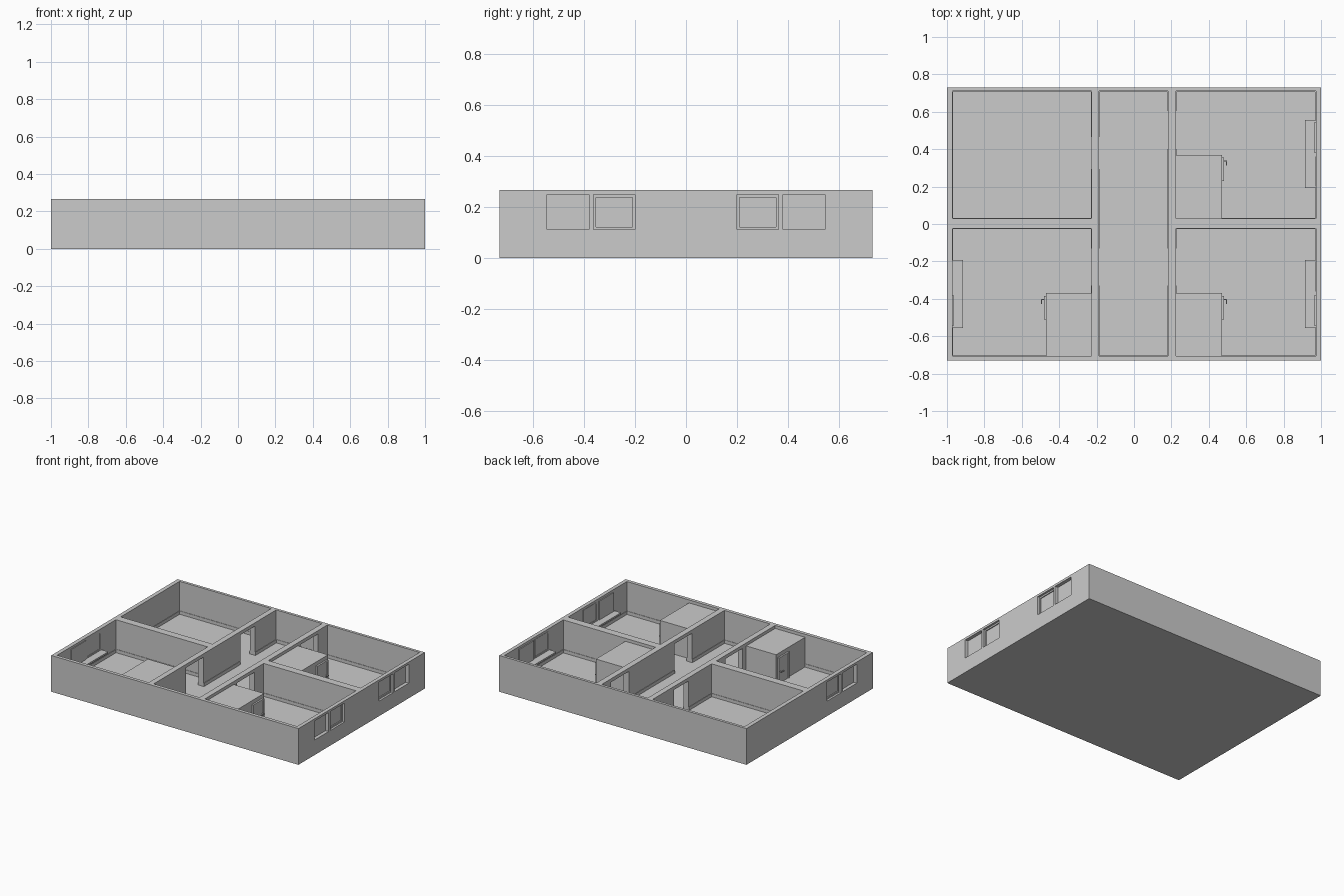
import bpy, bmesh

if "Cube" in bpy.data.objects:
    bpy.data.objects.remove(bpy.data.objects["Cube"])

H = 0.265       # wall height
FLOOR = 0.026   # finished floor level
SKIRT = 0.05    # top of skirting


def boxes(name, specs):
    """One object made of axis-aligned boxes (x0, x1, y0, y1, z0, z1)."""
    bm = bmesh.new()
    for x0, x1, y0, y1, z0, z1 in specs:
        vs = bmesh.ops.create_cube(bm, size=1)["verts"]
        for v in vs:
            v.co = (x0 + (v.co.x + .5) * (x1 - x0),
                    y0 + (v.co.y + .5) * (y1 - y0),
                    z0 + (v.co.z + .5) * (z1 - z0))
    me = bpy.data.meshes.new(name)
    bm.to_mesh(me)
    bm.free()
    ob = bpy.data.objects.new(name, me)
    bpy.context.collection.objects.link(ob)
    return ob


def side_boxes(name, s, specs):
    """Boxes given for the +x side, mirrored in x when s is -1."""
    return boxes(name, [(min(s * a, s * b), max(s * a, s * b), *r)
                        for a, b, *r in specs])


def cut(target, spec):
    cutter = boxes("cutter", [spec])
    cutter.hide_render = True
    mod = target.modifiers.new("cut", 'BOOLEAN')
    mod.operation, mod.solver, mod.object = 'DIFFERENCE', 'EXACT', cutter
    bpy.context.view_layer.objects.active = target
    bpy.ops.object.modifier_apply(modifier=mod.name)
    bpy.data.objects.remove(cutter)


# base slab and wall block
boxes("base_slab", [(-1, 1, -.73, .73, 0, .006)])
walls = boxes("walls", [(-1, 1, -.73, .73, .006, H)])

# rooms and corridor, with a thin skirting left standing at the foot
rooms = [(-.97, -.228, .03, .71), (-.97, -.228, -.705, -.025),
         (.225, .972, .03, .71), (.225, .972, -.705, -.025),
         (-.188, .183, -.705, .71)]
for x0, x1, y0, y1 in rooms:
    t = .003
    cut(walls, (x0, x1, y0, y1, SKIRT, H + .1))
    cut(walls, (x0 + t, x1 - t, y0 + t, y1 - t, FLOOR, SKIRT + .01))

# doorways to the corridor
for s, y0, y1 in [(-1, .295, .465), (-1, -.33, -.13),
                  (1, .40, .605), (1, -.33, -.13)]:
    xs = sorted((s * .175, s * .235))
    cut(walls, (*xs, y0, y1, FLOOR, .24))

# windows: (x side, y side)
for sx, sy in [(1, 1), (1, -1), (-1, -1)]:
    for a, b in [(.2, .362), (.38, .545)]:
        ys = sorted((sy * a, sy * b))
        xs = sorted((sx * .95, sx * 1.05))
        cut(walls, (*xs, *ys, .11, .248))

    def ordered(specs):
        return [(p, q, min(sy * a, sy * b), max(sy * a, sy * b), c, d)
                for p, q, a, b, c, d in specs]

    # sash with a visible frame, nearest the centre
    side_boxes("framed_sash", sx, ordered([
        (.970, .985, .2, .209, .11, .248), (.970, .985, .352, .362, .11, .248),
        (.970, .985, .209, .352, .11, .121), (.970, .985, .209, .352, .237, .248),
        (.974, .978, .209, .352, .121, .237)]))
    # sliding sash set further in
    side_boxes("sliding_sash", sx, ordered([(.965, .975, .38, .545, .11, .248)]))
    # inner sill
    side_boxes("window_sill", sx, ordered([(.915, .975, .193, .555, .098, .11)]))

# closed cubicles with a door and lever handle
for s, y0, y1 in [(1, .03, .37), (1, -.705, -.37), (-1, -.705, -.37)]:
    side_boxes("cubicle", s, [(.225, .47, y0, y1, FLOOR - .002, .243)])
    d0, d1 = y1 - .14, y1 - .015
    side_boxes("cubicle_door_frame", s, [
        (.468, .482, d0, d0 + .01, FLOOR, .215),
        (.468, .482, d1 - .01, d1, FLOOR, .215),
        (.468, .482, d0 + .01, d1 - .01, .205, .215)])
    side_boxes("cubicle_door", s, [(.468, .477, d0 + .01, d1 - .01, FLOOR, .205)])
    side_boxes("door_handle", s, [
        (.476, .497, d1 - .021, d1 - .015, .108, .114),
        (.491, .497, d1 - .042, d1 - .021, .108, .114)])
